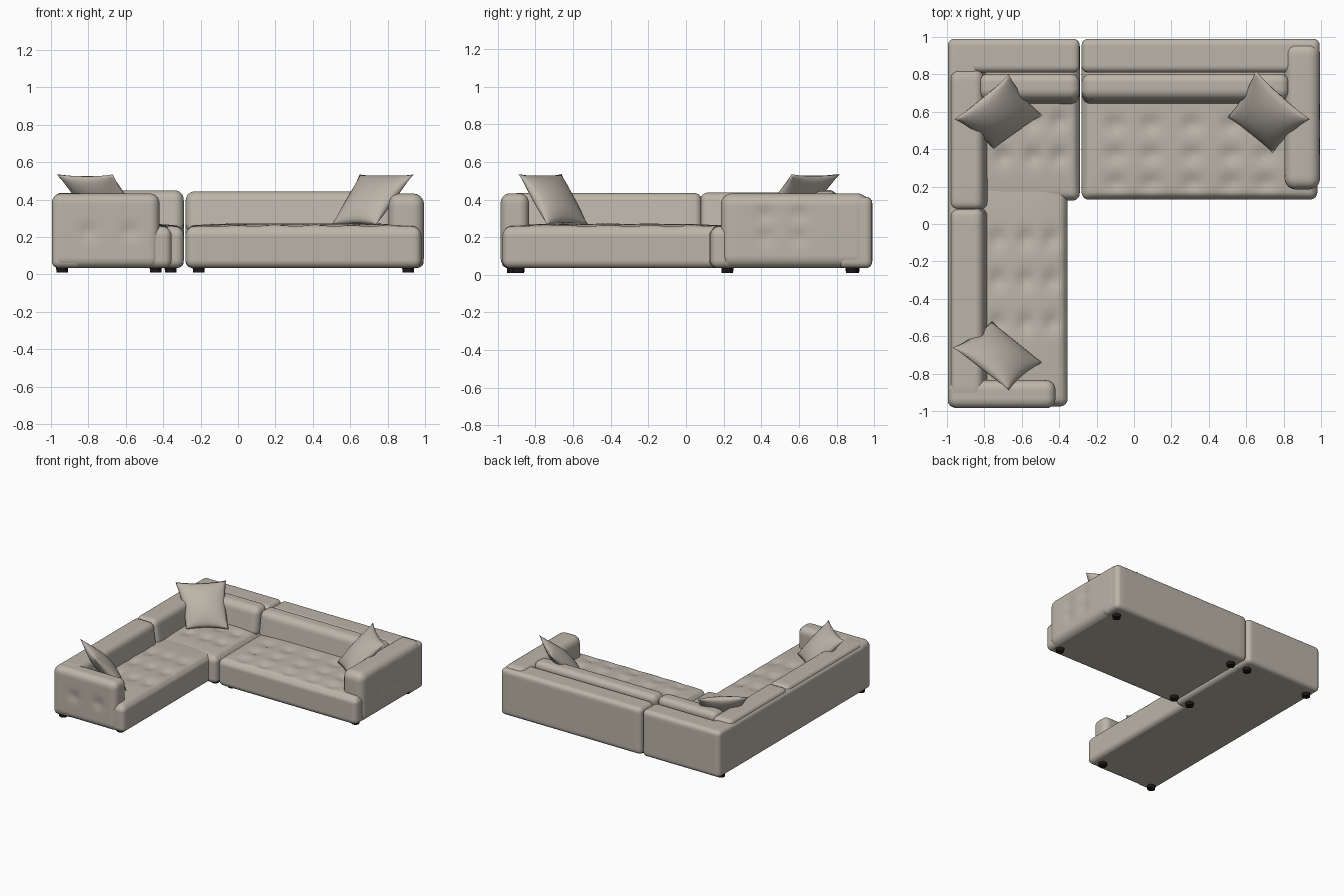
import bpy, bmesh, math
from mathutils import Vector

if "Cube" in bpy.data.objects:
    bpy.data.objects.remove(bpy.data.objects["Cube"])


def material(name, rgb):
    m = bpy.data.materials.new(name)
    m.diffuse_color = (*rgb, 1)
    m.use_nodes = True
    m.node_tree.nodes["Principled BSDF"].inputs["Base Color"].default_value = m.diffuse_color
    return m


FABRIC = material("warm beige fabric", (0.50, 0.46, 0.395))
DARK = material("dark foot", (0.012, 0.009, 0.008))


def finish(name, bm, mat):
    bmesh.ops.recalc_face_normals(bm, faces=bm.faces)
    me = bpy.data.meshes.new(name)
    bm.to_mesh(me)
    bm.free()
    me.materials.append(mat)
    for p in me.polygons:
        p.use_smooth = True
    ob = bpy.data.objects.new(name, me)
    bpy.context.collection.objects.link(ob)
    return ob


def soft_box(name, x, y, z, r, cuts=22, puff=0.0, tufts=(), depth=0.018, size=0.045, lean=(0, 0)):
    """Rounded upholstered block with optional crown, button dimples and lean."""
    lo, hi = Vector((x[0], y[0], z[0])), Vector((x[1], y[1], z[1]))
    mid, half = (lo + hi) / 2, (hi - lo) / 2
    k = 0.82 if cuts > 30 else 0.7
    bm = bmesh.new()
    bmesh.ops.create_cube(bm, size=2)
    bmesh.ops.subdivide_edges(bm, edges=bm.edges[:], cuts=cuts, use_grid_fill=True)
    for v in bm.verts:
        u = v.co.copy()
        core, d = Vector(), Vector()
        for i in range(3):
            a, s = abs(u[i]), math.copysign(1, u[i])
            core[i] = s * min(a / k, 1) * (half[i] - r)
            d[i] = s * max(0, (a - k) / (1 - k))
        n = d.normalized()
        p = mid + core + n * r
        if u.z > 0:
            p.z += puff * (1 - u.x ** 4) * (1 - u.y ** 4) * max(n.z, 0)
        for t in tufts:
            q = (p - Vector(t)).length
            p -= n * depth * math.exp(-(q / size) ** 2)
        p.x += lean[0] * (p.z - z[1])
        p.y += lean[1] * (p.z - z[1])
        v.co = p
    return finish(name, bm, FABRIC)


def pillow(name, bl, br, tl, tr, z0=0.265, z1=0.535, fat=0.06, n=24):
    """Scatter cushion stretched between its bottom and top edges."""
    c = [Vector((*bl, z0)), Vector((*br, z0)), Vector((*tl, z1)), Vector((*tr, z1))]
    normal = (c[1] - c[0]).cross(c[2] - c[0]).normalized()
    bm = bmesh.new()
    for side in (1, -1):
        made = bmesh.ops.create_grid(bm, x_segments=n, y_segments=n, size=1)
        for v in made["verts"]:
            a, b = v.co.x, v.co.y
            f = max(0, (1 - a * a) * (1 - b * b)) ** 0.6
            s = (a * (1 - 0.08 * (1 - b * b)) + 1) / 2
            t = (b * (1 - 0.08 * (1 - a * a)) + 1) / 2
            v.co = c[0].lerp(c[1], s).lerp(c[2].lerp(c[3], s), t) + normal * side * fat * f
    bmesh.ops.remove_doubles(bm, verts=bm.verts, dist=0.0005)
    return finish(name, bm, FABRIC)


# Tufted seat bodies
SEAT = 0.272
right_tufts = [(px, py, SEAT) for px in (-0.1, 0.09, 0.31, 0.52, 0.7) for py in (0.22, 0.37, 0.53)]
left_tufts = [(px, py, SEAT) for px in (-0.73, -0.58, -0.44) for py in (-0.53, -0.3, -0.08)]
corner_tufts = [(px, py, SEAT) for px in (-0.7, -0.54, -0.4) for py in (0.36, 0.55)]
soft_box("right_seat", (-0.28, 0.98), (0.13, 0.97), (0.035, 0.25), 0.04, 46, 0.024, right_tufts)
soft_box("left_seat", (-0.985, -0.355), (-0.975, 0.23), (0.035, 0.25), 0.04, 46, 0.022, left_tufts)
soft_box("corner_seat", (-0.985, -0.29), (0.125, 0.97), (0.035, 0.25), 0.04, 46, 0.022, corner_tufts)

# Outer backs
soft_box("right_outer_back", (-0.28, 0.993), (0.81, 0.99), (0.035, 0.415), 0.035)
soft_box("corner_outer_back", (-0.995, -0.29), (0.81, 0.99), (0.035, 0.415), 0.035)
soft_box("left_outer_back", (-0.995, -0.83), (-0.98, 0.99), (0.035, 0.415), 0.035, 30)

# Back cushions, leaning away from the seats
soft_box("right_back_cushion", (-0.28, 0.83), (0.67, 0.81), (0.22, 0.445), 0.05, lean=(0, 0.15))
soft_box("corner_back_cushion", (-0.83, -0.29), (0.67, 0.81), (0.22, 0.45), 0.05, lean=(0, 0.15))
soft_box("left_back_cushion", (-0.985, -0.81), (-0.93, 0.083), (0.2, 0.435), 0.04, lean=(-0.15, 0))
soft_box("corner_side_cushion", (-0.985, -0.81), (0.077, 0.82), (0.2, 0.437), 0.04, lean=(-0.15, 0))

# Arms with lightly buttoned outer faces
soft_box("right_arm", (0.805, 0.995), (0.185, 0.97), (0.035, 0.433), 0.06, 34,
         tufts=[(0.995, py, pz) for py in (0.42, 0.6) for pz in (0.2, 0.32)], depth=0.01)
soft_box("front_arm", (-0.995, -0.42), (-0.985, -0.835), (0.035, 0.433), 0.05, 34,
         tufts=[(px, -0.985, 0.23) for px in (-0.8, -0.58)], depth=0.01)

# Scatter pillows
pillow("corner_pillow", (-0.75, 0.40), (-0.49, 0.58), (-0.96, 0.56), (-0.67, 0.80))
pillow("right_pillow", (0.50, 0.57), (0.74, 0.38), (0.65, 0.82), (0.94, 0.56))
pillow("front_pillow", (-0.49, -0.74), (-0.76, -0.52), (-0.67, -0.89), (-0.97, -0.66))

# Feet
feet = [(-0.94, -0.92), (-0.44, -0.89), (-0.36, 0.22), (-0.36, 0.89), (-0.94, 0.89),
        (-0.21, 0.22), (-0.21, 0.88), (0.91, 0.22), (0.91, 0.88)]
for i, (fx, fy) in enumerate(feet):
    bm = bmesh.new()
    bmesh.ops.create_cone(bm, cap_ends=True, segments=20, radius1=0.03, radius2=0.034, depth=0.04)
    bmesh.ops.translate(bm, verts=bm.verts, vec=(fx, fy, 0.03))
    ob = finish(f"foot_{i + 1}", bm, DARK)
    for p in ob.data.polygons:
        p.use_smooth = abs(p.normal.z) < 0.5
